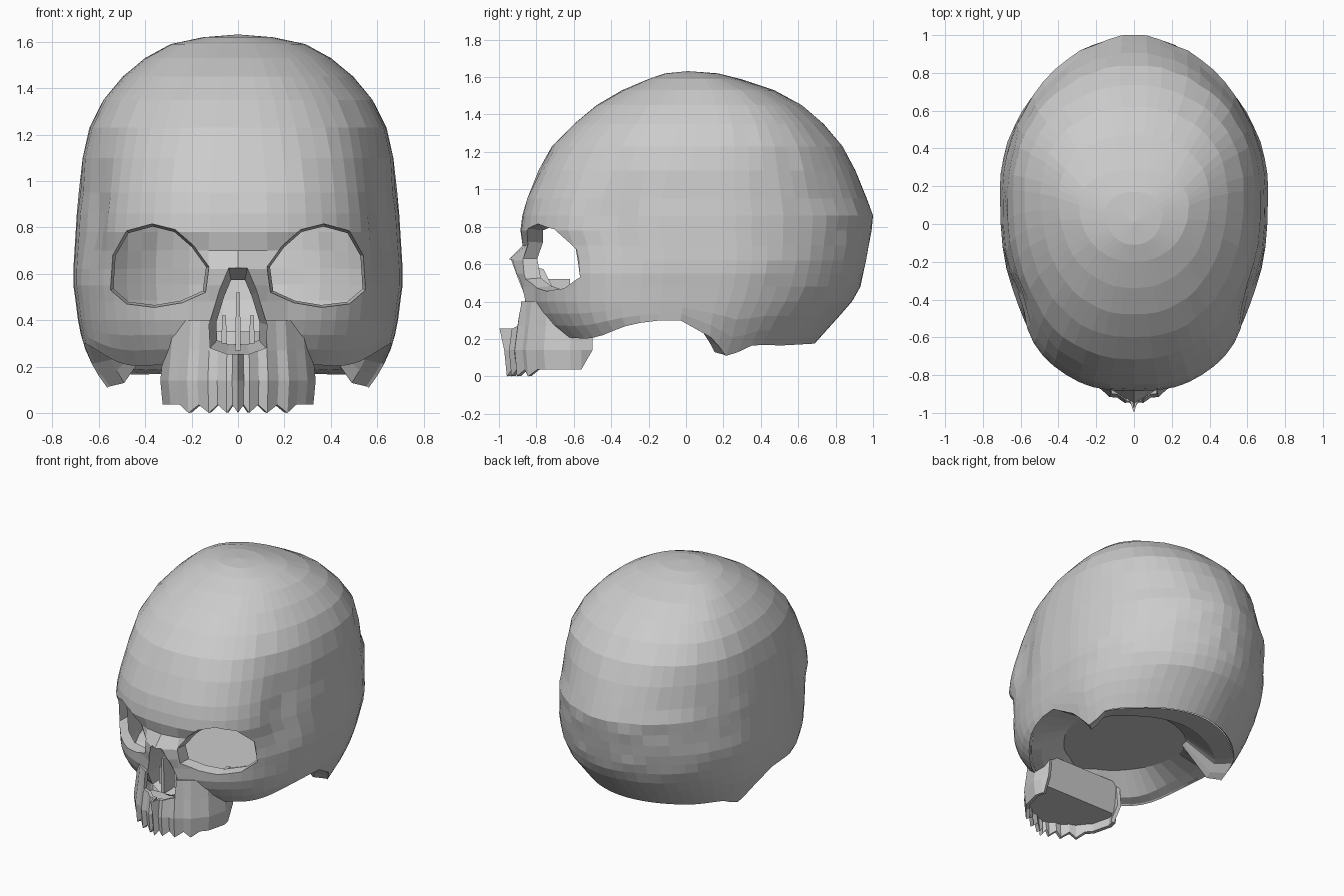
import bpy, bmesh, math, random
from mathutils import Vector

if "Cube" in bpy.data.objects:
    bpy.data.objects.remove(bpy.data.objects["Cube"])

random.seed(4)
N = 56
# horizontal sections: height, half width, front y, back y
LEVELS = [(.10, .575, -.62, .62), (.20, .625, -.68, .71), (.30, .67, -.78, .80),
          (.40, .69, -.82, .89), (.48, .70, -.825, .93), (.55, .71, -.83, .95),
          (.62, .71, -.83, .965), (.70, .705, -.85, .98), (.78, .70, -.885, .995),
          (.86, .695, -.875, 1.0), (.95, .685, -.85, .97), (1.1, .67, -.785, .905),
          (1.23, .64, -.715, .84), (1.35, .58, -.60, .735), (1.45, .495, -.48, .62),
          (1.53, .40, -.34, .47), (1.59, .29, -.20, .29), (1.62, .15, -.11, .17)]
# lower rim height along y, and nose ridge projection along z
RIM = [(-.9, .22), (-.6, .2), (-.5, .22), (-.3, .28), (-.05, .31), (.12, .22),
       (.28, .1), (.42, .17), (.6, .165), (.9, .18)]
NOSE = [(.15, 0), (.25, .12), (.35, .1), (.48, .1), (.58, .13), (.63, .12), (.71, .01), (.78, 0)]


def interp(table, t, k=1):
    if t <= table[0][0]:
        return table[0][k]
    for a, b in zip(table, table[1:]):
        if t <= b[0]:
            return a[k] + (b[k] - a[k]) * (t - a[0]) / (b[0] - a[0])
    return table[-1][k]


def section(z):
    w, yf, yb = (interp(LEVELS, z, k) for k in (1, 2, 3))
    n = 2.55 if z < .95 else 2.55 - .45 * (z - .95) / .68
    return w, yf, yb, (yf + yb) / 2 + .13 * w / .7, n


def nose(x, z):
    return interp(NOSE, z) * math.exp(-(x / .13) ** 2)


def skull_point(a, z):
    w, yf, yb, ym, n = section(z)
    s, c = math.sin(a), math.cos(a)
    if c < 0:
        n = 1.87 + .3 * max(0, min(1, (z - 1) / .4))
    x = w * math.copysign(abs(s) ** (2 / n), s)
    if c >= 0:
        y = ym - (ym - yf) * c ** (2 / n) - nose(x, z)
    else:
        y = ym + (yb - ym) * (-c) ** (2 / n)
    x *= 1 - .075 * math.exp(-((y + .4) / .14) ** 2 - ((z - .85) / .25) ** 2)  # temple hollow
    return Vector((x, y, z))


def front_y(x, z):
    w, yf, yb, ym, n = section(z)
    return ym - (ym - yf) * (1 - (abs(x) / w) ** n) ** (1 / n) - nose(x, z)


def make(name, verts, faces, ref=None):
    me = bpy.data.meshes.new(name)
    me.from_pydata([tuple(v) for v in verts], [], faces)
    bm = bmesh.new()
    bm.from_mesh(me)
    if ref is None:
        bmesh.ops.recalc_face_normals(bm, faces=bm.faces)
    else:
        bm.normal_update()
        out = sum(f.normal.dot(f.calc_center_median() - Vector(ref)) for f in bm.faces)
        if out < 0:
            bmesh.ops.reverse_faces(bm, faces=bm.faces)
    bm.to_mesh(me)
    bm.free()
    ob = bpy.data.objects.new(name, me)
    bpy.context.collection.objects.link(ob)
    return ob


def strips(rows, cols, closed=True):
    out = []
    for r in range(rows - 1):
        for i in range(cols if closed else cols - 1):
            j = (i + 1) % cols
            out.append((r * cols + i, r * cols + j, (r + 1) * cols + j, (r + 1) * cols + i))
    return out


def apply(ob, kind, **props):
    m = ob.modifiers.new(kind.title(), kind)
    for k, v in props.items():
        setattr(m, k, v)
    bpy.context.view_layer.objects.active = ob
    bpy.ops.object.modifier_apply(modifier=m.name)


def cutter(outline, y0, y1):
    n = len(outline)
    v = [(x, y, z) for y in (y0, y1) for x, z in outline]
    return make("opening_cutter", v, strips(2, n) + [tuple(range(n)), tuple(range(n, 2 * n))])


def collar(name, outline, depth, scale):
    # recessed wall running inward from an opening's edge
    n = len(outline)
    cx = sum(p[0] for p in outline) / n
    cz = sum(p[1] for p in outline) / n
    v = [(x, front_y(x, z) + .005, z) for x, z in outline]
    v += [(cx + (x - cx) * scale, front_y(x, z) + depth, cz + (z - cz) * scale) for x, z in outline]
    return make(name, v, strips(2, n))


# cranium and cheek shell, with slightly uneven mirrored facets on the vault
angles = [2 * math.pi * i / N for i in range(N)]
rim_z = [interp(RIM, skull_point(a, .3).y) for a in angles]
verts = []
for f in (0, .34, .67):
    verts += [skull_point(a, e + (.4 - e) * f) for a, e in zip(angles, rim_z)]
levels = [l[0] for l in LEVELS if l[0] >= .4]
for z in levels:
    rough = [random.uniform(-.006, .005) if .86 < z or i > 16 else 0 for i in range(N // 2 + 1)]
    for i, a in enumerate(angles):
        p = skull_point(a, z)
        k = 1 + rough[min(i, N - i)]
        verts.append(Vector((p.x * k, min(p.y * k, 1), p.z)))
rows = 3 + len(levels)
faces = strips(rows, N)
top = len(verts)
verts.append(Vector((0, .01, 1.632)))
faces += [((rows - 1) * N + i, (rows - 1) * N + (i + 1) % N, top) for i in range(N)]
cranium = make("cranium", verts, faces, (0, .1, .6))
apply(cranium, 'SOLIDIFY', thickness=.015, offset=-1)

# upper jaw with tooth ridges at the front
half = [(.31, -.5), (.335, -.62), (.3, -.76), (.22, -.85), (.13, -.91), (.05, -.94)]
arch = half + [(0, -.965)] + [(-x, y) for x, y in reversed(half)]
fine = [arch[0]]
for a, b in zip(arch, arch[1:]):
    fine += [((a[0] + b[0]) / 2, (a[1] + b[1]) / 2), b]
verts = []
for z, s in ((.4, .93), (.27, .96), (.14, 1), (.03, .97)):
    for i, (x, y) in enumerate(fine):
        front = abs(x) < .24
        ridge = s + (.015 if i % 2 == 0 else -.015) * (z < .3 and front)
        p = Vector((x * s, -.5 + (y + .5) * ridge, z))
        if z == .27 and i == 12:
            p.y = -1.0
        if z == .03:
            p.z = (.0 if i % 2 == 0 else .035) if front else .036
            p.y = min(p.y, -.56)
        verts.append(p)
jaw = make("upper_jaw", verts, strips(4, len(fine), False), (0, -.5, .2))
apply(jaw, 'SOLIDIFY', thickness=.025, offset=-1)

# palate and rear wall of the jaw
m = len(arch)
pal = [(x * .94, min(-.56, -.5 + (y + .5) * .94), .1) for x, y in arch]
make("palate", pal + [(.29, -.5, .3), (-.29, -.5, .3)], [tuple(range(m)), (0, m - 1, m + 1, m)])

# eye and nose openings
orbit = [(.125, .63), (.19, .72), (.27, .79), (.37, .815), (.48, .785), (.54, .68), (.55, .53),
         (.48, .47), (.36, .455), (.24, .475), (.14, .52)]
nasal_half = [(.04, .625), (.08, .53), (.125, .38), (.12, .28), (.05, .255)]
nasal = nasal_half + [(-x, z) for x, z in reversed(nasal_half)]
for side in (1, -1):
    shape = [(x * side, z) for x, z in orbit]
    c = cutter(shape, -1.2, -.5)
    apply(cranium, 'BOOLEAN', object=c, operation='DIFFERENCE', solver='EXACT')
    bpy.data.objects.remove(c)
    collar("eye_socket_wall", shape, .08, .94)
c = cutter(nasal, -1.2, -.6)
for ob in (cranium, jaw):
    apply(ob, 'BOOLEAN', object=c, operation='DIFFERENCE', solver='EXACT')
bpy.data.objects.remove(c)
collar("nasal_wall", nasal, .18, .75)

# nasal septum and side ridges
for x, z0, z1, y0 in ((0, .27, .52, -.86), (.06, .3, .42, -.8), (-.06, .3, .42, -.8)):
    c = cutter([(x - .012, z0), (x + .012, z0), (x + .008, z1), (x - .008, z1)], y0, -.62)
    c.name = "nasal_septum" if x == 0 else "nasal_ridge"

# underside of the braincase: thick rear rim, then slopes up to a flat floor
edge = [skull_point(a, e) for a, e in zip(angles, rim_z)]
verts = [Vector((p.x * .98, p.y * .98, p.z + .005)) for p in edge]
verts += [Vector((p.x * .87, p.y * (.72 if p.y > 0 else .9), p.z + .02)) for p in edge]
verts += [Vector((p.x * .6, p.y * (.4 if p.y > 0 else .75), .35)) for p in edge]
make("skull_base", verts, strips(3, N) + [tuple(range(2 * N, 3 * N))])
